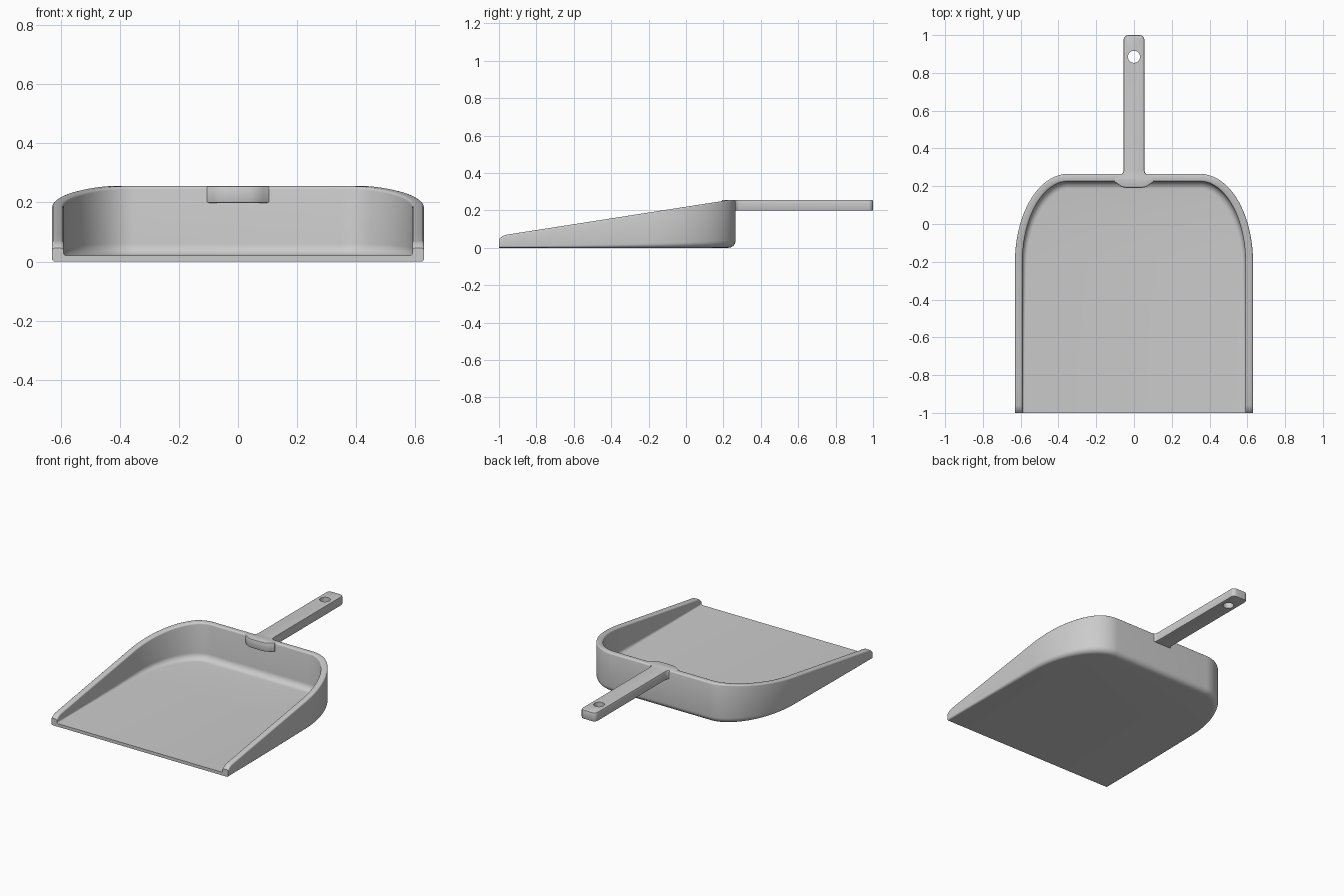
import bpy, bmesh
from math import sin, cos, pi, radians

if "Cube" in bpy.data.objects:
    bpy.data.objects.remove(bpy.data.objects["Cube"])

WALL, FLOOR, EDGE = 0.04, 0.02, 0.009


def finish(name, bm):
    bmesh.ops.recalc_face_normals(bm, faces=bm.faces)
    me = bpy.data.meshes.new(name)
    bm.to_mesh(me)
    bm.free()
    ob = bpy.data.objects.new(name, me)
    bpy.context.collection.objects.link(ob)
    return ob


def smooth(ob):
    bpy.ops.object.select_all(action='DESELECT')
    ob.select_set(True)
    bpy.context.view_layer.objects.active = ob
    for m in list(ob.modifiers):
        bpy.ops.object.modifier_apply(modifier=m.name)
    bpy.ops.object.shade_smooth_by_angle(angle=radians(35))


# Rim height: slopes up to the back, rounded down at the front tips
def rim_z(y):
    drop = 0.018 * max(0.0, (-0.96 - y) / 0.04) ** 2
    return min(0.255, 0.068 + 0.156 * (y + 0.97)) - drop


# Wall cross-section as (inward offset, height or None-based rim drop)
def section(y):
    k = min(1, max(0, (y + 1) / 1.2))
    ro, ri = 0.01 + 0.028 * k ** 2, 0.01 + 0.03 * k ** 2
    arc = [i / 6 * pi / 2 for i in range(7)]
    pts = [(ro - ro * sin(a), ro - ro * cos(a), False) for a in arc]
    rim = [EDGE * (1 - cos(a)) for a in arc[::2]]
    lip = [EDGE * (1 - sin(a)) for a in arc[::2]]
    pts += [(d, e, True) for d, e in zip(rim, lip)]
    pts += [(WALL - d, e, True) for d, e in reversed(list(zip(rim, lip)))]
    pts += [(WALL + ri - ri * cos(a), FLOOR + ri - ri * sin(a), False) for a in arc]
    return pts


# U-shaped outline, right half then mirrored: position and inward normal
A, B, CX, CY = 0.28, 0.465, 0.35, -0.2
half = [(0.63, y, -1, 0) for y in (-1, -0.993, -0.985, -0.973, -0.96, -0.8, -0.6, -0.4)]
for i in range(29):
    t = i / 28 * pi / 2
    nx, ny = cos(t) / A, sin(t) / B
    l = (nx * nx + ny * ny) ** 0.5
    half.append((CX + A * cos(t), CY + B * sin(t), -nx / l, -ny / l))
path = half + [(-x, y, -nx, ny) for x, y, nx, ny in reversed(half)]

# Pan: sweep the wall section, then fill the floor between opposite sides
bm = bmesh.new()
rows = []
for x, y, nx, ny in path:
    row = []
    for d, h, top in section(y):
        px, py = x + nx * d, y + ny * d
        row.append(bm.verts.new((px, py, rim_z(py) - h if top else h)))
    rows.append(row)
n = len(rows)
for a, b in zip(rows, rows[1:]):
    for j in range(len(a) - 1):
        bm.faces.new((a[j], a[j + 1], b[j + 1], b[j]))
for i in range(n // 2 - 1):
    for j in (0, -1):
        bm.faces.new((rows[i][j], rows[i + 1][j], rows[n - 2 - i][j], rows[n - 1 - i][j]))
bm.faces.new(rows[0])
bm.faces.new(rows[-1])
bm.faces.new((rows[0][0], rows[0][-1], rows[-1][-1], rows[-1][0]))
smooth(finish("pan", bm))

# Handle: flared root blending into the back wall, rounded tip
side = [(0.04, 0.191), (0.065, 0.196), (0.085, 0.21), (0.105, 0.224), (0.105, 0.245),
        (0.07, 0.25), (0.068, 0.263), (0.058, 0.272), (0.055, 0.285)]
side += [(0.03 + 0.025 * cos(i * pi / 12), 0.975 + 0.025 * sin(i * pi / 12)) for i in range(7)]
outline = side + [(-x, y) for x, y in reversed(side)]
bm = bmesh.new()
face = bm.faces.new([bm.verts.new((x, y, 0.198)) for x, y in outline])
ext = bmesh.ops.extrude_face_region(bm, geom=[face])
bmesh.ops.translate(bm, vec=(0, 0, 0.058),
                    verts=[v for v in ext["geom"] if isinstance(v, bmesh.types.BMVert)])
handle = finish("handle", bm)
bev = handle.modifiers.new("soft_edges", 'BEVEL')
bev.width, bev.segments, bev.limit_method, bev.angle_limit = 0.006, 2, 'ANGLE', radians(60)

# Hanging hole
bpy.ops.mesh.primitive_cylinder_add(vertices=32, radius=0.032, depth=0.3, location=(0, 0.885, 0.23))
cutter = bpy.context.object
cutter.name = "hole_cutter"
cutter.hide_render = True
cut = handle.modifiers.new("hanging_hole", 'BOOLEAN')
cut.operation, cut.solver, cut.object = 'DIFFERENCE', 'EXACT', cutter
smooth(handle)
bpy.data.objects.remove(cutter)
